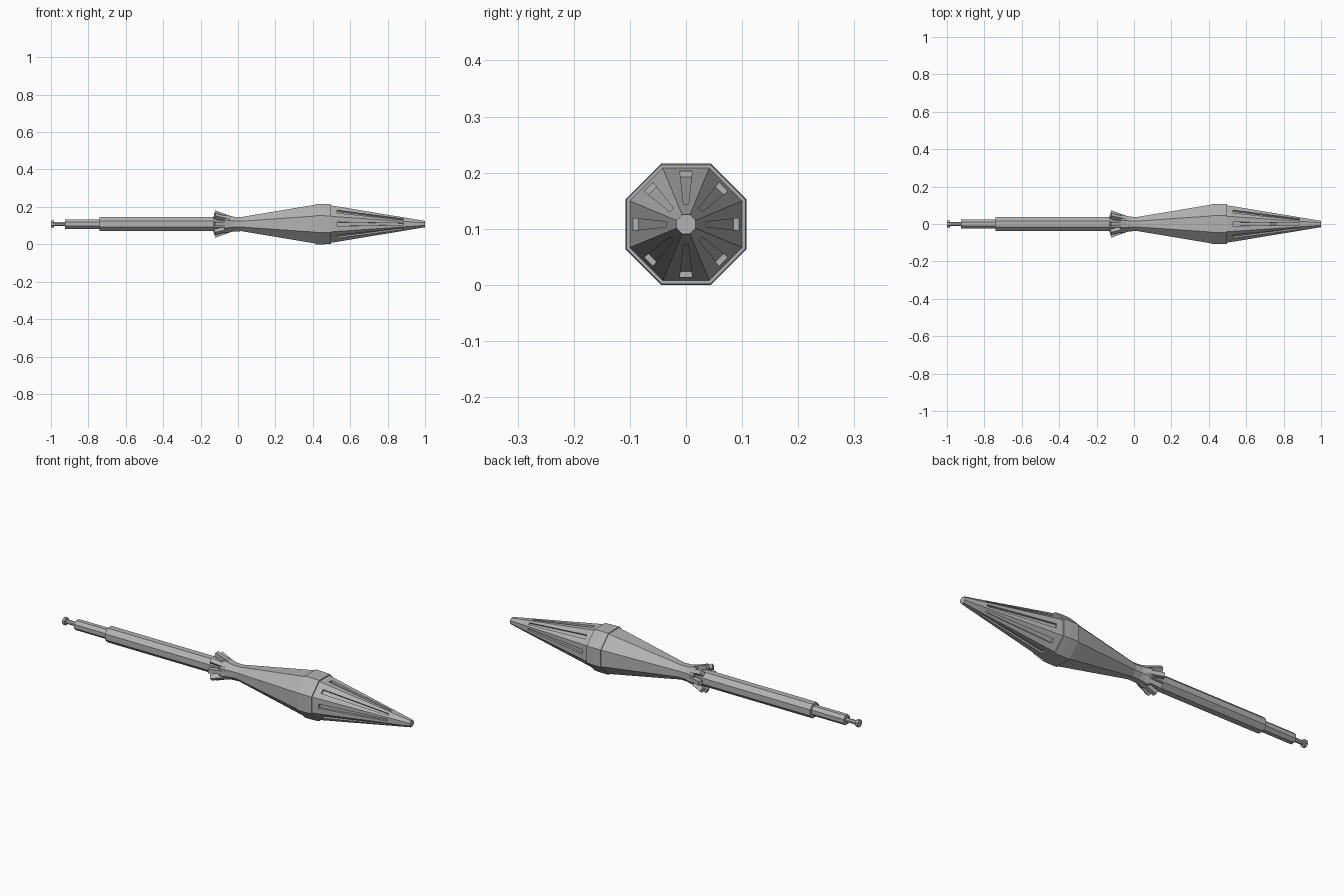
import bpy, bmesh, math
from mathutils import Vector

if "Cube" in bpy.data.objects:
    bpy.data.objects.remove(bpy.data.objects["Cube"])

SIDES = 8
STEP = 2 * math.pi / SIDES
HALF = math.tan(STEP / 2)
AXIS_Z = 0.108

steel = bpy.data.materials.new("grey_steel")
steel.use_nodes = True
grey = (0.45, 0.45, 0.45, 1)
steel.diffuse_color = grey
steel.node_tree.nodes["Principled BSDF"].inputs["Base Color"].default_value = grey


def point(x, r, t, k):
    """Point at radius r and sideways offset t on flat side k of the long axis."""
    a = k * STEP
    return Vector((x, r * math.sin(a) + t * math.cos(a),
                   AXIS_Z + r * math.cos(a) - t * math.sin(a)))


def finish(name, bm):
    bmesh.ops.remove_doubles(bm, verts=bm.verts, dist=1e-5)
    bmesh.ops.recalc_face_normals(bm, faces=bm.faces)
    mesh = bpy.data.meshes.new(name)
    bm.to_mesh(mesh)
    bm.free()
    mesh.materials.append(steel)
    obj = bpy.data.objects.new(name, mesh)
    bpy.context.collection.objects.link(obj)
    return obj


def face(bm, pts):
    bm.faces.new([bm.verts.new(p) for p in pts])


def lathe(name, profile):
    """Closed eight-sided solid along x; profile holds (x, flat-side radius)."""
    bm = bmesh.new()
    rings = [[bm.verts.new(point(x, r, r * HALF, k)) for k in range(SIDES)]
             for x, r in profile]
    for a, b in zip(rings, rings[1:]):
        for k in range(SIDES):
            n = (k + 1) % SIDES
            bm.faces.new((a[k], a[n], b[n], b[k]))
    bm.faces.new(rings[0])
    bm.faces.new(rings[-1])
    return finish(name, bm)


# Tail: end knob, thin rod, stepped tubes
lathe("end_knob", [(-1, 0.018), (-0.985, 0.018)])
lathe("end_rod", [(-0.985, 0.010), (-0.925, 0.010)])
lathe("rear_tube", [(-0.925, 0.025), (-0.74, 0.025)])
lathe("main_tube", [(-0.74, 0.037), (-0.07, 0.037)])

# Flared neck, swelling body and widest band
lathe("body", [(-0.075, 0.047), (-0.06, 0.048), (-0.02, 0.039), (0.02, 0.038),
               (0.415, 0.104)])
lathe("band", [(0.415, 0.108), (0.46, 0.108), (0.497, 0.106)])

# Nose cone with a sunken tapered slot in each flat side
BASE_X, BASE_R, TIP_R = 0.497, 0.100, 0.017


def cone_r(x):
    return BASE_R + (TIP_R - BASE_R) * (x - BASE_X) / (1 - BASE_X)


bm = bmesh.new()
for k in range(SIDES):
    def quad(x0, w0, x1, w1, sink=0):
        return [point(x, cone_r(x) - sink, t, k)
                for x, t in ((x0, -w0), (x0, w0), (x1, w1), (x1, -w1))]
    outer = quad(BASE_X, BASE_R * HALF, 1, TIP_R * HALF)
    rim = quad(0.53, 0.011, 0.885, 0.0045)
    floor = quad(0.53, 0.010, 0.885, 0.004, 0.010)
    for a, b in ((outer, rim), (rim, floor)):
        for i in range(4):
            j = (i + 1) % 4
            face(bm, (a[i], a[j], b[j], b[i]))
    face(bm, floor)
for x, r in ((BASE_X, BASE_R), (1, TIP_R)):
    face(bm, [point(x, r, r * HALF, k) for k in range(SIDES)])
finish("nose_cone", bm)

# Ring of slanted nozzles pointing back and outward
bm = bmesh.new()
for k in range(SIDES):
    ends = []
    for x, low, high_x, high, w in ((-0.13, 0.051, -0.121, 0.073, 0.011),
                                    (-0.045, 0.020, -0.036, 0.042, 0.009)):
        ends.append([point(x, low, -w, k), point(x, low, w, k),
                     point(high_x, high, w, k), point(high_x, high, -w, k)])
    a, b = ends
    for i in range(4):
        j = (i + 1) % 4
        face(bm, (a[i], a[j], b[j], b[i]))
    face(bm, a)
    face(bm, b)
finish("nozzles", bm)
